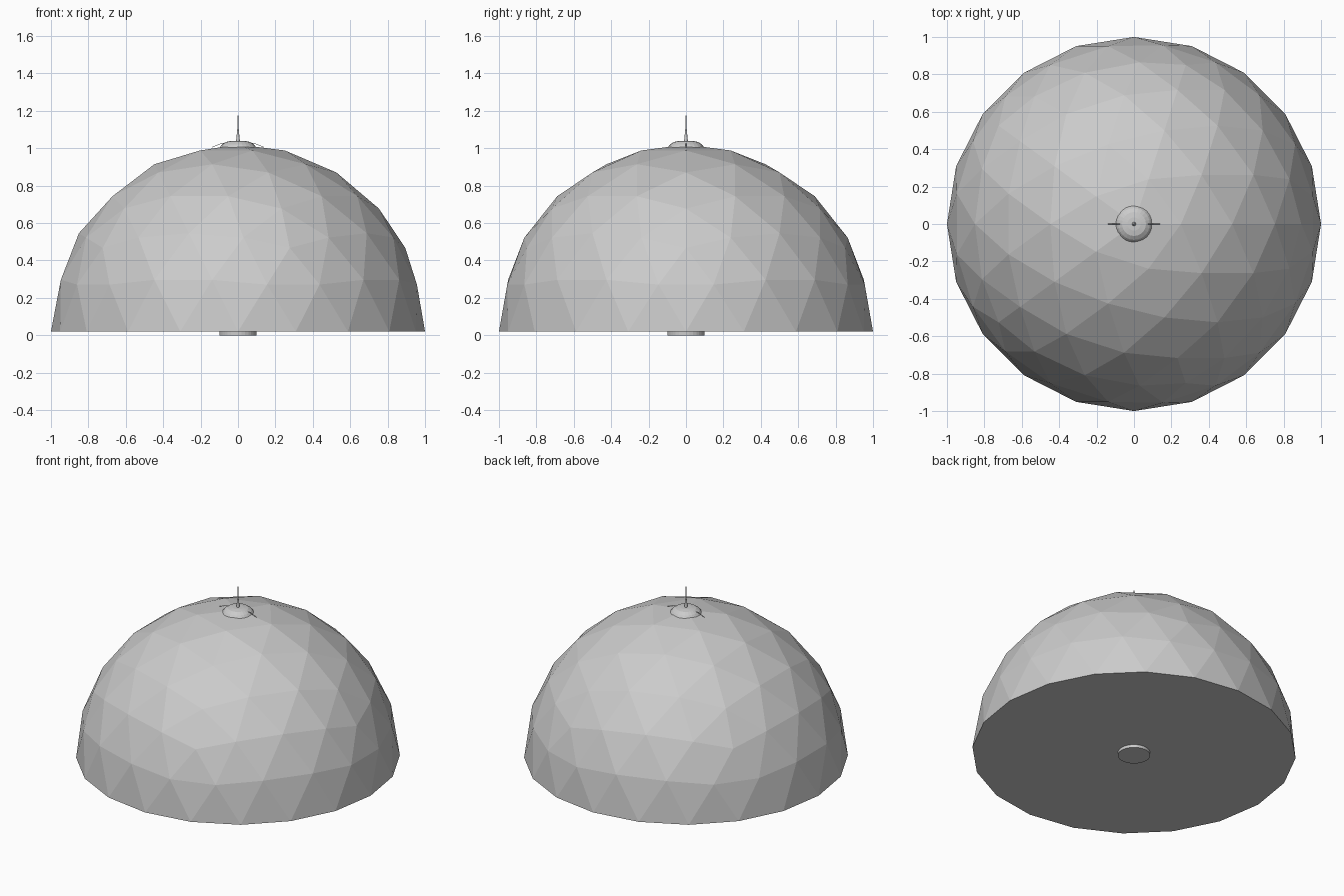
import bpy, bmesh, math

if "Cube" in bpy.data.objects:
    bpy.data.objects.remove(bpy.data.objects["Cube"])

BASE_Z = 0.02


def add_object(name, bm, smooth=False):
    bmesh.ops.recalc_face_normals(bm, faces=bm.faces)
    for f in bm.faces:
        f.smooth = smooth
    mesh = bpy.data.meshes.new(name)
    bm.to_mesh(mesh)
    bm.free()
    ob = bpy.data.objects.new(name, mesh)
    bpy.context.collection.objects.link(ob)
    return ob


def lathe(name, profile, segments=24, smooth=False):
    bm = bmesh.new()
    verts = [bm.verts.new((r, 0, z)) for r, z in profile]
    edges = [bm.edges.new(pair) for pair in zip(verts, verts[1:])]
    bmesh.ops.spin(bm, geom=verts + edges, cent=(0, 0, 0), axis=(0, 0, 1),
                   angle=math.tau, steps=segments, use_duplicate=False)
    bmesh.ops.remove_doubles(bm, verts=bm.verts, dist=1e-5)
    return add_object(name, bm, smooth)


# Faceted geodesic half-sphere with a closed underside
bm = bmesh.new()
bmesh.ops.create_icosphere(bm, subdivisions=3, radius=1.0)
below = [v for v in bm.verts if v.co.z < -0.01]
bmesh.ops.delete(bm, geom=below, context='VERTS')
rim = [e for e in bm.edges if e.is_boundary]
bmesh.ops.holes_fill(bm, edges=rim, sides=0)
bmesh.ops.translate(bm, verts=bm.verts, vec=(0, 0, BASE_Z))
add_object("dome", bm)

# Small round foot under the dome
lathe("base_disc", [(0, 0), (0.1, 0), (0.1, BASE_Z + 0.005), (0, BASE_Z + 0.005)], 32)

# Low button cap at the apex
lathe("top_cap", [(0, 0.995), (0.1, 0.995), (0.097, 1.005), (0.085, 1.02),
                  (0.064, 1.034), (0.035, 1.039), (0, 1.04)], 24)

# Thin spire: tapered foot and needle tip
lathe("spire", [(0, 1.03), (0.011, 1.03), (0.004, 1.1), (0.0025, 1.175), (0, 1.175)], 12)

# Fine wire crossing the apex from left to right
curve = bpy.data.curves.new("apex_wire", 'CURVE')
curve.dimensions = '3D'
curve.bevel_depth = 0.0015
curve.bevel_resolution = 1
path = [(-0.14, 1.005), (-0.09, 1.025), (0, 1.03), (0.09, 1.025), (0.14, 1.005)]
spline = curve.splines.new('POLY')
spline.points.add(len(path) - 1)
for p, (x, z) in zip(spline.points, path):
    p.co = (x, 0, z, 1)
bpy.context.collection.objects.link(bpy.data.objects.new("apex_wire", curve))
